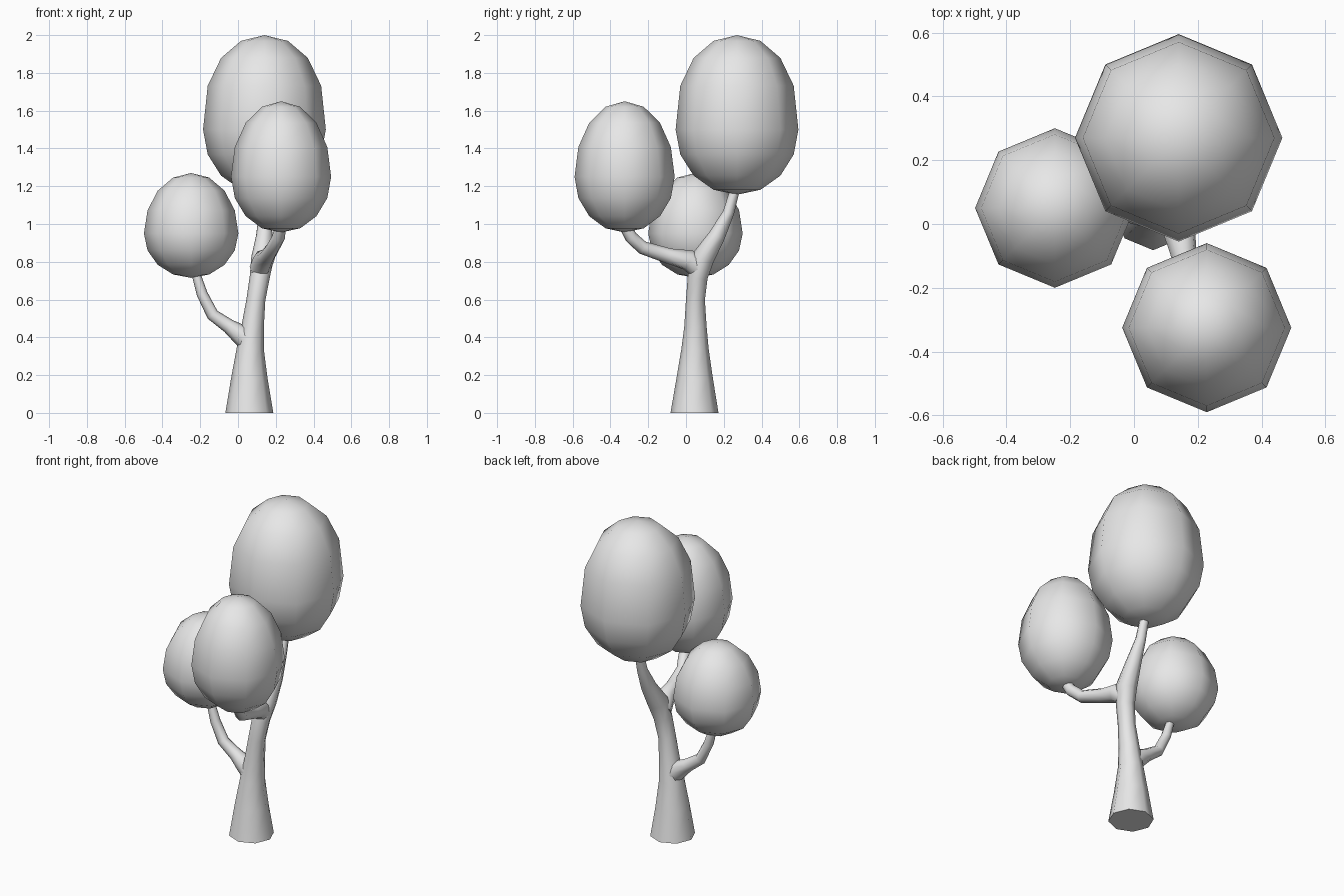
import bpy
import bmesh
import math
from mathutils import Vector

SIDES = 8

if "Cube" in bpy.data.objects:
    bpy.data.objects.remove(bpy.data.objects["Cube"], do_unlink=True)

grey = bpy.data.materials.new("light grey")
grey.use_nodes = True
grey.diffuse_color = (0.8, 0.8, 0.8, 1)
grey.node_tree.nodes["Principled BSDF"].inputs["Base Color"].default_value = (0.8, 0.8, 0.8, 1)


def finish(name, bm):
    bmesh.ops.recalc_face_normals(bm, faces=bm.faces)
    mesh = bpy.data.meshes.new(name)
    bm.to_mesh(mesh)
    bm.free()
    mesh.materials.append(grey)
    obj = bpy.data.objects.new(name, mesh)
    bpy.context.collection.objects.link(obj)
    bpy.ops.object.select_all(action="DESELECT")
    obj.select_set(True)
    bpy.context.view_layer.objects.active = obj
    bpy.ops.object.shade_smooth_by_angle(angle=math.radians(60))


def ring(bm, centre, radius, axis):
    turn = Vector((0, 0, 1)).rotation_difference(axis)
    verts = []
    for i in range(SIDES):
        a = math.tau * i / SIDES
        offset = Vector((math.cos(a), math.sin(a), 0)) * radius
        verts.append(bm.verts.new(centre + turn @ offset))
    return verts


def bridge(bm, rings):
    for low, high in zip(rings, rings[1:]):
        for i in range(SIDES):
            j = (i + 1) % SIDES
            bm.faces.new((low[i], low[j], high[j], high[i]))


def limb(name, path):
    """Tapered tube through (x, y, z, radius) points, capped at both ends."""
    bm = bmesh.new()
    points = [Vector(p[:3]) for p in path]
    rings = []
    for i, p in enumerate(points):
        axis = points[min(i + 1, len(points) - 1)] - points[max(i - 1, 0)]
        if p.z == 0:
            axis = Vector((0, 0, 1))
        rings.append(ring(bm, p, path[i][3], axis.normalized()))
    bridge(bm, rings)
    bm.faces.new(rings[0])
    bm.faces.new(rings[-1])
    finish(name, bm)


def crown(name, x, y, bottom, middle, top, radius, fullness):
    """Eight-sided egg; a lower fullness gives a squarer upper half."""
    bm = bmesh.new()
    rings = []
    for step in range(-3, 4):
        a = math.pi / 8 * step
        s = math.sin(a)
        z = middle + ((top - middle) * s ** fullness if s > 0 else (middle - bottom) * s)
        rings.append(ring(bm, Vector((x, y, z)), radius * math.cos(a), Vector((0, 0, 1))))
    bridge(bm, rings)
    for end, z in ((rings[0], bottom), (rings[-1], top)):
        tip = bm.verts.new((x, y, z))
        for i in range(SIDES):
            bm.faces.new((end[i], end[(i + 1) % SIDES], tip))
    finish(name, bm)


# Trunk, carrying on into the back branch
limb("trunk", [
    (0.06, 0.045, 0, 0.127), (0.06, 0.046, 0.18, 0.097), (0.065, 0.048, 0.34, 0.072),
    (0.078, 0.05, 0.46, 0.059), (0.095, 0.05, 0.6, 0.05), (0.115, 0.062, 0.72, 0.053),
    (0.13, 0.09, 0.82, 0.06), (0.14, 0.165, 0.94, 0.044), (0.14, 0.225, 1.06, 0.03),
    (0.14, 0.262, 1.19, 0.025)])

# Forward and side branches
limb("front_branch", [
    (0.115, 0.07, 0.76, 0.055), (0.135, 0.01, 0.81, 0.056), (0.155, -0.09, 0.83, 0.042),
    (0.185, -0.23, 0.875, 0.036), (0.215, -0.29, 0.93, 0.034), (0.225, -0.325, 0.99, 0.03)])
limb("side_branch", [
    (0.07, 0.048, 0.36, 0.055), (0.015, 0.05, 0.415, 0.055), (-0.05, 0.05, 0.46, 0.038),
    (-0.135, 0.05, 0.52, 0.033), (-0.19, 0.05, 0.63, 0.029), (-0.225, 0.05, 0.745, 0.023)])

# Leaf crowns
crown("back_crown", 0.14, 0.27, 1.155, 1.5, 2.0, 0.325, 0.8)
crown("front_crown", 0.228, -0.325, 0.955, 1.25, 1.65, 0.265, 0.97)
crown("side_crown", -0.248, 0.05, 0.715, 0.95, 1.27, 0.25, 1.0)
